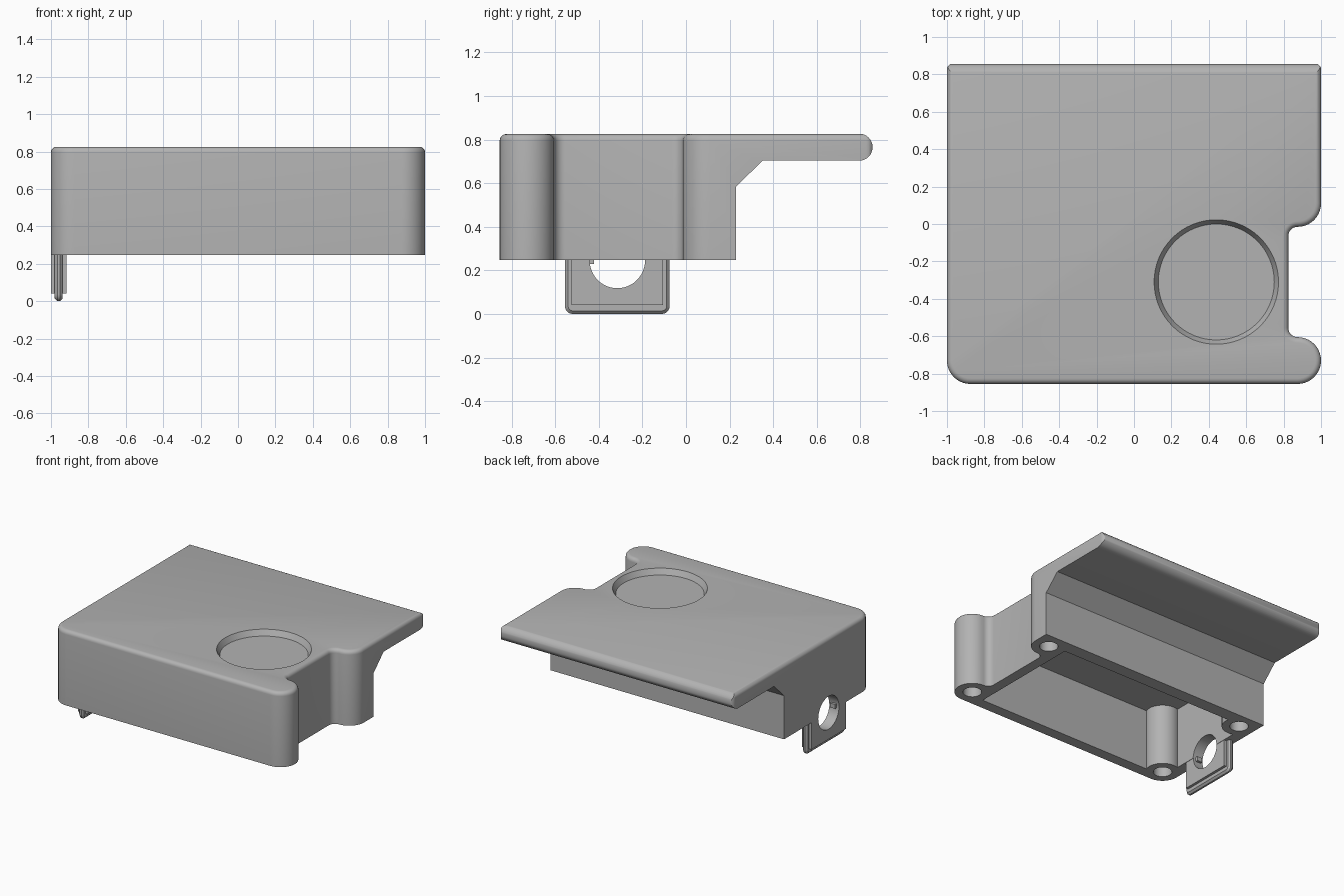
import bpy, bmesh
from math import pi, cos, sin, radians
from mathutils import Vector

if "Cube" in bpy.data.objects:
    bpy.data.objects.remove(bpy.data.objects["Cube"])

TOP, BASE = 0.825, 0.247
HOLE_Y = -0.315

grey = bpy.data.materials.new("plain grey")
grey.use_nodes = True
grey.diffuse_color = (0.45, 0.45, 0.45, 1)
grey.node_tree.nodes["Principled BSDF"].inputs["Base Color"].default_value = grey.diffuse_color


def arc(cx, cy, r, a0, a1, n=10):
    """Points on an arc, angles in degrees."""
    angles = [radians(a0 + (a1 - a0) * i / n) for i in range(n + 1)]
    return [(cx + r * cos(a), cy + r * sin(a)) for a in angles]


def rounded_rect(x0, x1, y0, y1, r):
    return (arc(x1 - r, y0 + r, r, -90, 0, 5) + arc(x1 - r, y1 - r, r, 0, 90, 5)
            + arc(x0 + r, y1 - r, r, 90, 180, 5) + arc(x0 + r, y0 + r, r, 180, 270, 5))


def prism(name, outline, lo, hi, axis="z", bevel=0, segments=5, both=False):
    """Extrude an outline along z, or a (y, z) outline along x."""
    bm = bmesh.new()
    place = (lambda p, h: (p[0], p[1], h)) if axis == "z" else (lambda p, h: (h, p[0], p[1]))
    bottom = bm.faces.new([bm.verts.new(place(p, lo)) for p in outline])
    ext = bmesh.ops.extrude_face_region(bm, geom=[bottom], use_keep_orig=True)
    verts = [g for g in ext["geom"] if isinstance(g, bmesh.types.BMVert)]
    top = [g for g in ext["geom"] if isinstance(g, bmesh.types.BMFace)][0]
    shift = Vector(place((0, 0), hi)) - Vector(place((0, 0), lo))
    bmesh.ops.translate(bm, verts=verts, vec=shift)
    bmesh.ops.recalc_face_normals(bm, faces=bm.faces[:])
    if bevel:
        edges = list(top.edges) + (list(bottom.edges) if both else [])
        bmesh.ops.bevel(bm, geom=edges, offset=bevel, segments=segments,
                        profile=0.5, affect="EDGES", clamp_overlap=False)
    mesh = bpy.data.meshes.new(name)
    bm.to_mesh(mesh)
    bm.free()
    mesh.materials.append(grey)
    obj = bpy.data.objects.new(name, mesh)
    bpy.context.collection.objects.link(obj)
    return obj


def circle(x, y, r, n=40):
    return arc(x, y, r, 0, 360 - 360 / n, n - 1)


def boolean(obj, cutter, operation="DIFFERENCE", keep=False):
    mod = obj.modifiers.new("cut", "BOOLEAN")
    mod.operation, mod.object, mod.solver = operation, cutter, "EXACT"
    bpy.context.view_layer.objects.active = obj
    bpy.ops.object.modifier_apply(modifier=mod.name)
    if not keep:
        bpy.data.objects.remove(cutter)


# Case plan: rounded front corners, notch in the left side
plan = (arc(-0.875, -0.73, 0.125, 180, 270)
        + arc(0.875, -0.73, 0.125, -90, 90, 20)
        + arc(0.875, -0.555, 0.05, 270, 180, 8)[1:]
        + arc(0.875, -0.065, 0.05, 180, 90, 8)
        + arc(0.875, 0.11, 0.125, -90, 0)[1:]
        + arc(0.968, 0.826, 0.032, 0, 90, 5)
        + arc(-0.968, 0.826, 0.032, 90, 180, 5))
case = prism("case", plan, BASE, TOP, bevel=0.03)

# Side profile: deep body, sloped underside, thin shelf with round end
side = ([(-1, 0.1), (0.23, 0.1), (0.23, 0.585), (0.352, 0.703)]
        + arc(0.794, 0.765, 0.062, -90, 90, 16) + [(0.78, 0.95), (-1, 0.95)])
boolean(case, prism("side_cutter", side, -1.2, 1.2, "x"), "INTERSECT")

# Hollow underside, leaving screw posts in the corners
cavity = prism("cavity_cutter", [(-0.915, -0.77), (0.745, -0.77), (0.745, 0.13), (-0.915, 0.13)],
               0.1, 0.72)
posts = [(x, y) for x in (-0.875, 0.875) for y in (-0.73, 0.108)]
for x, y in posts:
    boolean(cavity, prism("post_cutter", circle(x, y, 0.122), 0, 0.9))
boolean(case, cavity)
for x, y in posts:
    boolean(case, prism("screw_cutter", circle(x, y, 0.066, 24), 0.1, 0.6))

# Round dish in the top, with a sloped wall
dish = prism("dish_cutter", circle(0.44, -0.31, 0.31, 64), 0.782, 0.87)
for v in dish.data.vertices:
    if v.co.z > 0.8:
        v.co.x = 0.44 + (v.co.x - 0.44) * 1.15
        v.co.y = -0.31 + (v.co.y + 0.31) * 1.15
boolean(case, dish)

# Hanging tab on the right side: thick plate with a thin pointed rim
plate = prism("tab_plate", [(-0.525, 0.04), (-0.105, 0.04), (-0.105, BASE), (-0.525, BASE)],
              -1, -0.918, "x")
rim = prism("tab_rim", rounded_rect(-0.555, -0.075, 0, 0.4, 0.035), -0.98, -0.938, "x",
            bevel=0.014, segments=1, both=True)
boolean(rim, prism("rim_top_cutter", [(-1, BASE), (1, BASE), (1, 1), (-1, 1)], -2, 0, "x"))

# Port through the wall and the tab
port = prism("port_cutter", circle(HOLE_Y, 0.245, 0.127, 48), -1.1, -0.85, "x")
for part in (case, plate, rim):
    boolean(part, port, keep=True)
bpy.data.objects.remove(port)
rib = prism("port_rib", [(-0.446, 0.228), (-0.422, 0.228), (-0.422, 0.262), (-0.446, 0.262)],
            -0.98, -0.938, "x")

for part in (case, plate, rim, rib):
    bpy.ops.object.select_all(action="DESELECT")
    part.select_set(True)
    bpy.context.view_layer.objects.active = part
    bpy.ops.object.shade_smooth_by_angle(angle=radians(28))
